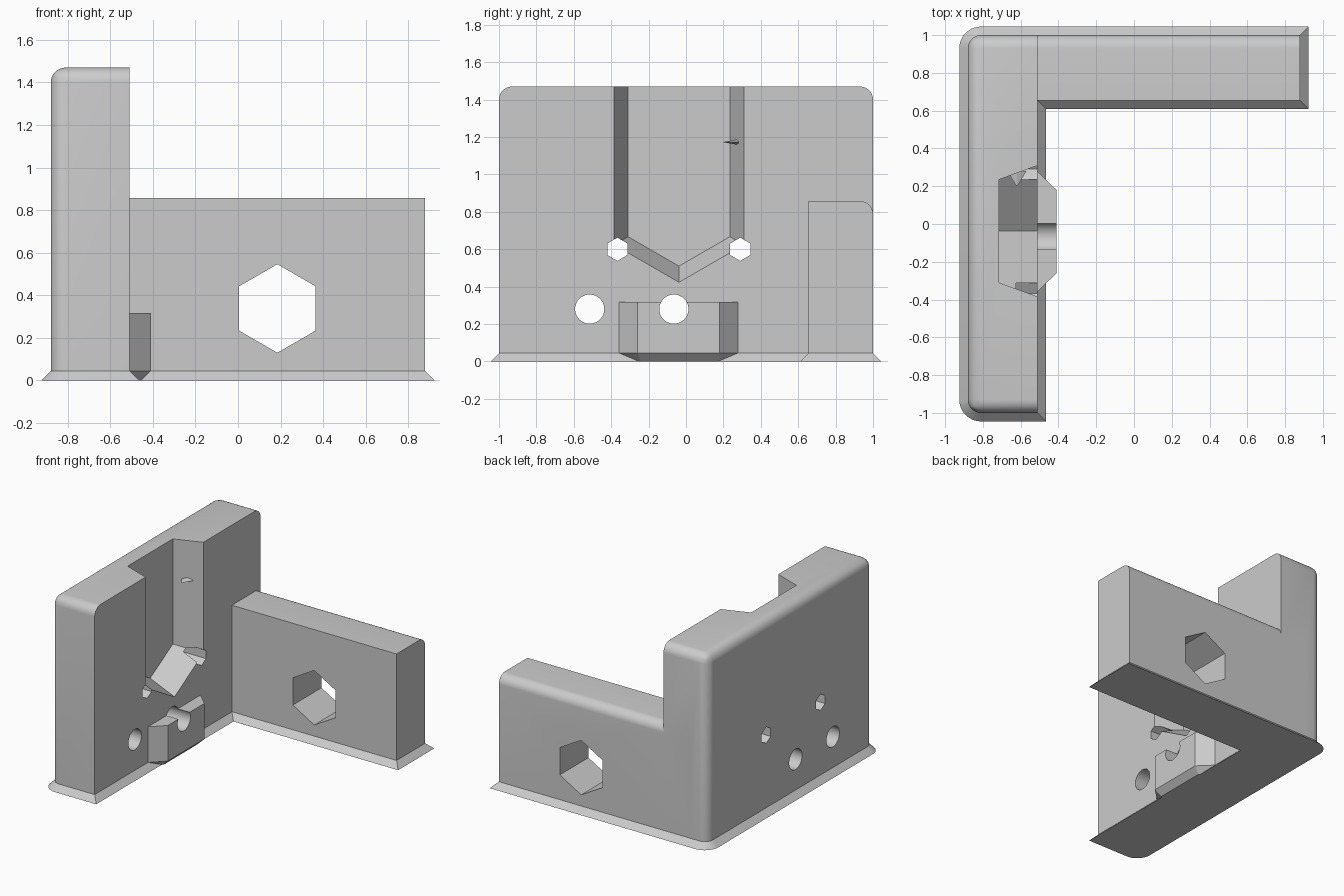
import bpy, bmesh, math
from mathutils import Matrix, Vector

cube = bpy.data.objects.get("Cube")
if cube:
    bpy.data.objects.remove(cube, do_unlink=True)

grey = bpy.data.materials.new("plain_grey")
grey.use_nodes = True
grey.diffuse_color = (0.6, 0.6, 0.6, 1)
grey.node_tree.nodes["Principled BSDF"].inputs["Base Color"].default_value = (0.6, 0.6, 0.6, 1)

ROUND, CHAMFER = 0.07, 0.045


def finish(name, bm):
    bmesh.ops.recalc_face_normals(bm, faces=bm.faces)
    mesh = bpy.data.meshes.new(name)
    bm.to_mesh(mesh)
    bm.free()
    mesh.materials.append(grey)
    obj = bpy.data.objects.new(name, mesh)
    bpy.context.collection.objects.link(obj)
    return obj


def loft(bm, ring_a, ring_b):
    """Close two matching rings of points into a solid."""
    a = [bm.verts.new(p) for p in ring_a]
    b = [bm.verts.new(p) for p in ring_b]
    bm.faces.new(a)
    bm.faces.new(b[::-1])
    for i in range(len(a)):
        j = (i + 1) % len(a)
        bm.faces.new((a[i], a[j], b[j], b[i]))


def block(name, outline, height, is_round):
    """Extruded outline with chosen edges rounded and the foot chamfered."""
    bm = bmesh.new()
    loft(bm, [(x, y, 0) for x, y in outline], [(x, y, height) for x, y in outline])
    edges = [e for e in bm.edges if is_round(*[v.co for v in e.verts])]
    if edges:
        bmesh.ops.bevel(bm, geom=edges, offset=ROUND, segments=8, profile=0.5, affect='EDGES')
    foot = [e for e in bm.edges if all(v.co.z < 1e-4 for v in e.verts)]
    bmesh.ops.bevel(bm, geom=foot, offset=CHAMFER, segments=1, affect='EDGES')
    return finish(name, bm)


def through_hole(name, centre, radius, sides, axis):
    """Prism cutter running along x or y."""
    bm = bmesh.new()
    bmesh.ops.create_cone(bm, cap_ends=True, segments=sides, radius1=radius,
                          radius2=radius, depth=1.2)
    turn = Matrix.Rotation(math.pi / 2, 4, 'Y' if axis == 'X' else 'X')
    if axis == 'X' and sides == 6:
        turn = turn @ Matrix.Rotation(math.pi / 2, 4, 'Z')
    bmesh.ops.transform(bm, matrix=turn, verts=bm.verts)
    # Hexagons stand on a point
    top = max(v.co.z for v in bm.verts)
    if sides == 6 and top < radius * 0.95:
        bmesh.ops.rotate(bm, verts=bm.verts, cent=(0, 0, 0),
                         matrix=Matrix.Rotation(math.pi / 6, 3, axis))
    bmesh.ops.translate(bm, verts=bm.verts, vec=Vector(centre))
    return finish(name, bm)


def combine(target, tool, operation):
    mod = target.modifiers.new(tool.name, 'BOOLEAN')
    mod.operation, mod.solver, mod.object = operation, 'EXACT', tool
    bpy.context.view_layer.objects.active = target
    bpy.ops.object.modifier_apply(modifier=mod.name)
    bpy.data.objects.remove(tool, do_unlink=True)


# Upright plate: rounded on its outer side and top ends
def plate_round(a, b):
    mid = (a + b) / 2
    vertical = abs(a.z - b.z) > 0.1
    if vertical:
        return mid.x < -0.8
    return mid.z > 1.4 and (mid.x < -0.8 or abs(mid.y) > 0.9)


bracket = block("corner_bracket", [(-0.88, -1), (-0.51, -1), (-0.51, 1), (-0.88, 1)],
                1.47, plate_round)

# Side arm with a rounded rear top edge
arm = block("side_arm", [(-0.75, 0.655), (0.88, 0.655), (0.88, 1), (-0.75, 1)], 0.858,
            lambda a, b: min(a.z, b.z) > 0.5 and min(a.y, b.y) > 0.9)

# Low boss with slanted cheeks
boss = block("front_boss", [(-0.61, -0.455), (-0.41, -0.26), (-0.41, 0.18), (-0.61, 0.375)],
             0.317, lambda a, b: False)

for part in (arm, boss):
    combine(bracket, part, 'UNION')


# Flared pocket with a V-shaped floor, open at the top
def pocket_ring(x):
    flare = (x + 0.715) * 0.075 / 0.205
    half, apex = 0.2725 + flare, 0.51 - flare / math.cos(math.pi / 6)
    shoulder = apex + half * math.tan(math.pi / 6)
    mid = -0.0375
    return [(x, mid, apex), (x, mid + half, shoulder), (x, mid + half, 1.6),
            (x, mid - half, 1.6), (x, mid - half, shoulder)]


bm = bmesh.new()
loft(bm, pocket_ring(-0.715), pocket_ring(-0.45))
combine(bracket, finish("pocket_cutter", bm), 'DIFFERENCE')

# Through holes: pocket corner reliefs, screw holes, arm opening
holes = [((-0.6, -0.367, 0.6), 0.062, 6, 'X'), ((-0.6, 0.29, 0.6), 0.062, 6, 'X'),
         ((-0.6, -0.515, 0.28), 0.078, 40, 'X'), ((-0.6, -0.065, 0.28), 0.078, 40, 'X'),
         ((0.185, 0.83, 0.338), 0.208, 6, 'Y')]
for spec in holes:
    combine(bracket, through_hole("hole_cutter", *spec), 'DIFFERENCE')

# Small retaining nub on the pocket wall
bm = bmesh.new()
bmesh.ops.create_cone(bm, cap_ends=True, segments=4, radius1=1, radius2=0.05, depth=2)
bmesh.ops.transform(bm, verts=bm.verts, matrix=Matrix.Translation((-0.62, 0.24, 1.173))
                    @ Matrix.Diagonal((0.05, 0.04, 0.015, 1))
                    @ Matrix.Rotation(math.pi / 2, 4, 'X'))
combine(bracket, finish("retaining_nub", bm), 'UNION')

# Smooth rounds, crisp edges
bpy.ops.object.select_all(action='DESELECT')
bracket.select_set(True)
bpy.context.view_layer.objects.active = bracket
bpy.ops.object.shade_smooth_by_angle(angle=math.radians(25))
